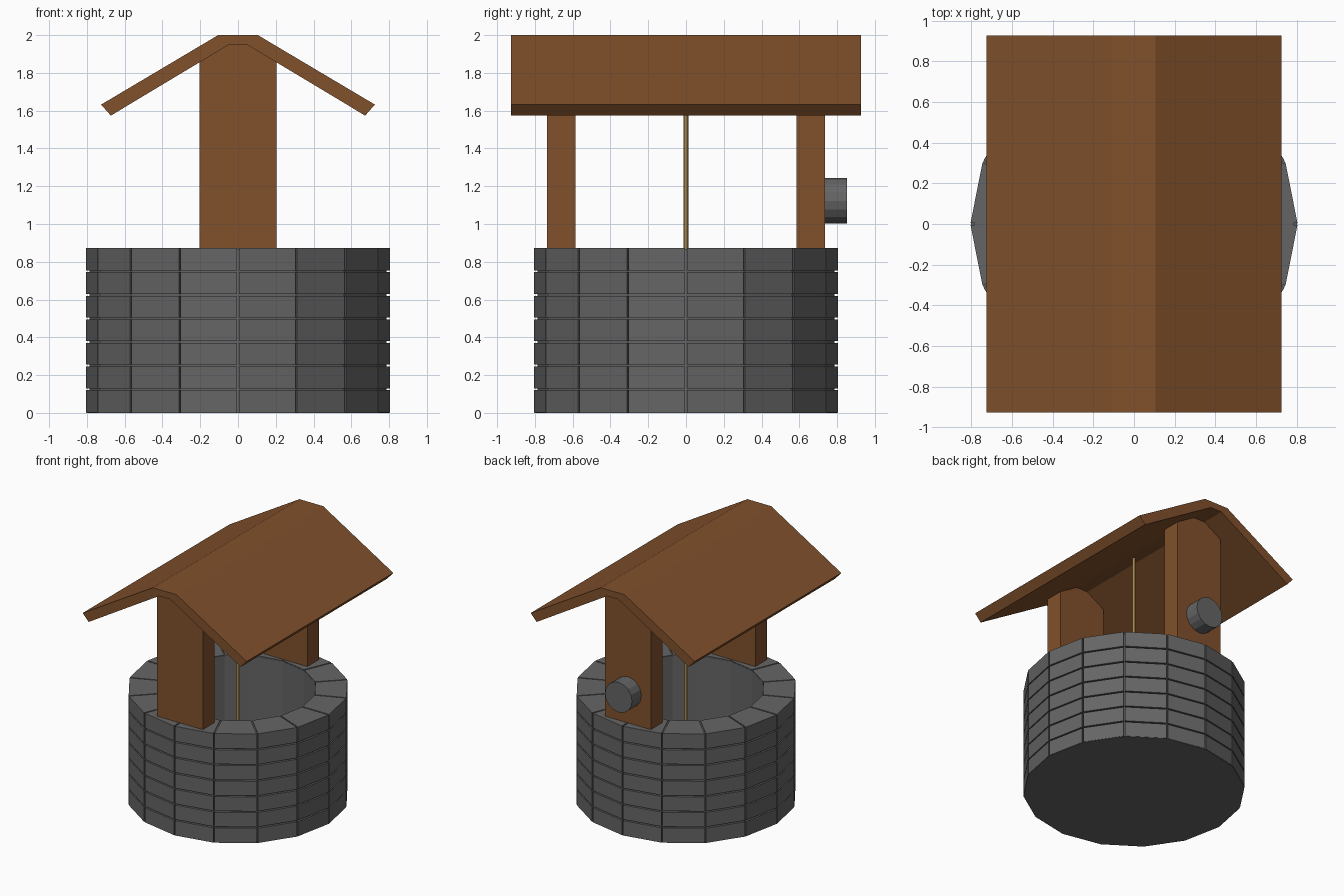
import bpy, bmesh, math
from mathutils import Vector, Matrix

if "Cube" in bpy.data.objects:
    bpy.data.objects.remove(bpy.data.objects["Cube"])


def material(name, rgb):
    m = bpy.data.materials.new(name)
    m.diffuse_color = (*rgb, 1)
    m.use_nodes = True
    m.node_tree.nodes["Principled BSDF"].inputs["Base Color"].default_value = m.diffuse_color
    return m


STONE = material("stone", (0.13, 0.13, 0.13))
WOOD = material("wood", (0.22, 0.082, 0.025))
ROPE = material("rope", (0.66, 0.43, 0.14))


def finish(name, bm, mat):
    bmesh.ops.recalc_face_normals(bm, faces=bm.faces[:])
    me = bpy.data.meshes.new(name)
    bm.to_mesh(me)
    bm.free()
    me.materials.append(mat)
    ob = bpy.data.objects.new(name, me)
    bpy.context.collection.objects.link(ob)
    return ob


def extrude_y(name, profile, y0, y1, mat):
    """Extrude an x,z outline from y0 to y1."""
    bm = bmesh.new()
    face = bm.faces.new([bm.verts.new((x, y0, z)) for x, z in profile])
    out = bmesh.ops.extrude_face_region(bm, geom=[face])["geom"]
    bmesh.ops.translate(bm, vec=(0, y1 - y0, 0),
                        verts=[v for v in out if isinstance(v, bmesh.types.BMVert)])
    return finish(name, bm, mat)


def cylinder(name, radius, depth, sides, matrix, mat):
    bm = bmesh.new()
    bmesh.ops.create_cone(bm, cap_ends=True, segments=sides, radius1=radius,
                          radius2=radius, depth=depth, matrix=matrix)
    return finish(name, bm, mat)


SIDES, ROWS, PITCH, GAP = 16, 7, 0.125, 0.005
R_IN, R_OUT, TOP = 0.57, 0.805, 0.874

# Mortar core: hollow cup with a floor, slightly recessed behind the stones
bm = bmesh.new()
cup = [(0, 0), (0.802, 0), (0.802, 0.002), (0.785, 0.002), (0.785, TOP - 0.006),
       (R_IN - 0.002, TOP - 0.006), (R_IN - 0.002, 0.03), (0, 0.03)]
vs = [bm.verts.new((r, 0, z)) for r, z in cup]
es = [bm.edges.new(p) for p in zip(vs, vs[1:])]
bmesh.ops.spin(bm, geom=vs + es, cent=(0, 0, 0), axis=(0, 0, 1),
               angle=math.tau, steps=SIDES, use_duplicate=False)
bmesh.ops.remove_doubles(bm, verts=bm.verts[:], dist=1e-4)
finish("well_core", bm, STONE)


# Stone blocks: one per side and row, with thin joints between them
def polar(r, i):
    a = math.tau * i / SIDES
    return Vector((r * math.cos(a), r * math.sin(a), 0))


bm = bmesh.new()
for row in range(ROWS):
    z0 = 0.002 if row == 0 else row * PITCH + GAP
    z1 = TOP if row == ROWS - 1 else (row + 1) * PITCH - GAP
    for i in range(SIDES):
        ring = []
        for r, flip in ((R_IN, False), (R_OUT, True)):
            a, b = polar(r, i), polar(r, i + 1)
            d = (b - a).normalized() * GAP
            ring += [b - d, a + d] if flip else [a + d, b - d]
        lo = [bm.verts.new((p.x, p.y, z0)) for p in ring]
        hi = [bm.verts.new((p.x, p.y, z1)) for p in ring]
        bm.faces.new(lo)
        bm.faces.new(hi)
        for k in range(4):
            n = (k + 1) % 4
            bm.faces.new((lo[k], lo[n], hi[n], hi[k]))
finish("well_stones", bm, STONE)

# Roof: bent plank profile with a flat ridge
roof = [(-0.725, 1.632), (-0.105, 2.0), (0.105, 2.0), (0.725, 1.632),
        (0.673, 1.574), (0.05, 1.948), (-0.05, 1.948), (-0.673, 1.574)]
extrude_y("roof", roof, -0.927, 0.927, WOOD)

# Posts: tops cut to follow the underside of the roof
post = [(-0.203, 0.86), (0.203, 0.86), (0.203, 1.858), (0.05, 1.95),
        (-0.05, 1.95), (-0.203, 1.858)]
for name, s in (("front_post", -1), ("back_post", 1)):
    extrude_y(name, post, s * 0.586, s * 0.735, WOOD)

# Winch hub on the outside of the back post
cylinder("winch_hub", 0.12, 0.125, 16,
         Matrix.Translation((0, 0.79, 1.123)) @ Matrix.Rotation(math.pi / 2, 4, 'X'), STONE)

# Rope hanging from the ridge to the floor
cylinder("rope", 0.0125, 1.93, 8, Matrix.Translation((0, 0, 0.985)), ROPE)
